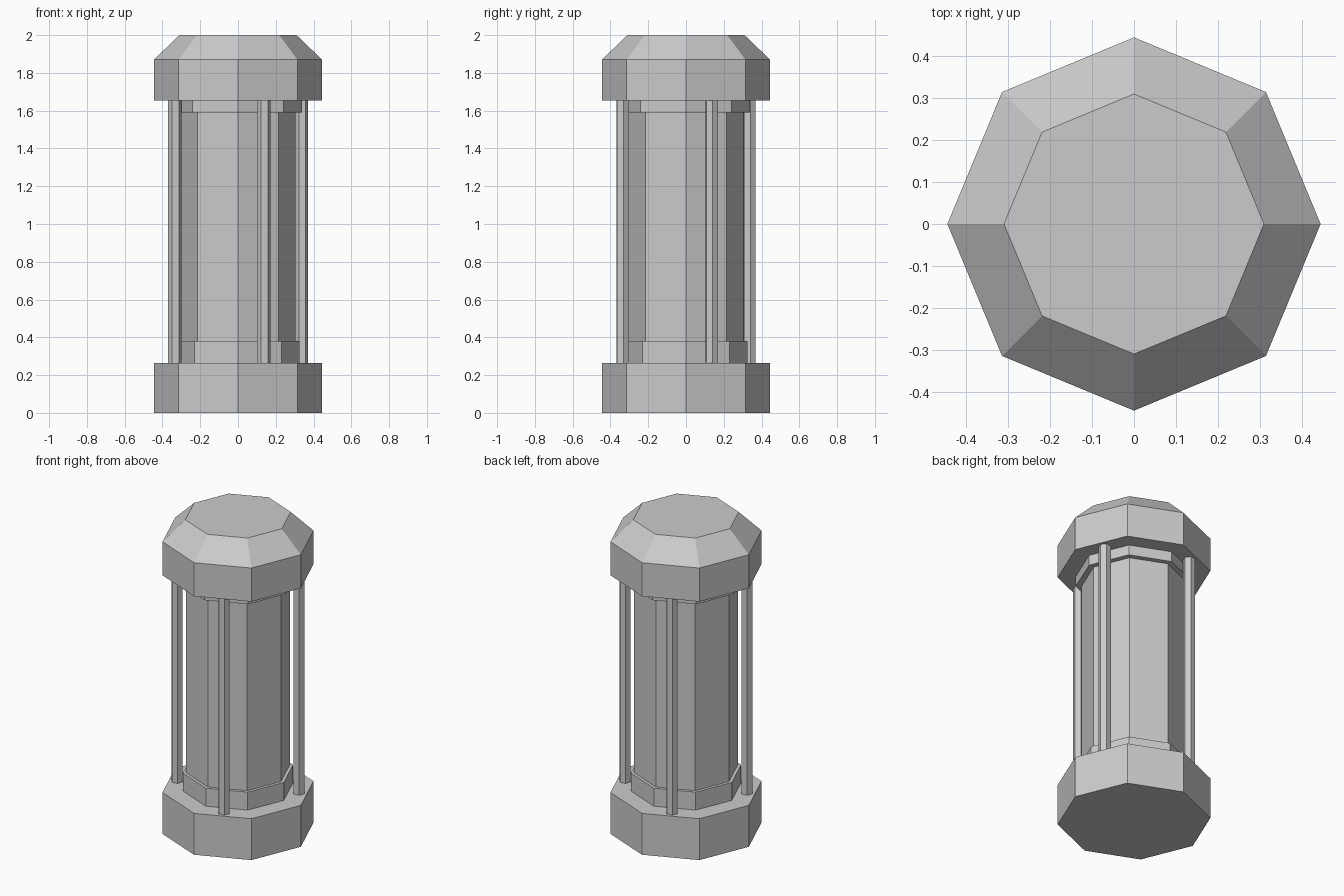
import bpy, bmesh, math

if "Cube" in bpy.data.objects:
    bpy.data.objects.remove(bpy.data.objects["Cube"])


def prism(name, profile, sides=8, cx=0.0, cy=0.0, turn=0.0):
    """Closed flat-faced solid from (radius, z) rings, bottom to top."""
    bm = bmesh.new()
    rings = []
    for r, z in profile:
        rings.append([bm.verts.new((cx + r * math.cos(turn + 2 * math.pi * i / sides),
                                    cy + r * math.sin(turn + 2 * math.pi * i / sides), z))
                      for i in range(sides)])
    for a, b in zip(rings, rings[1:]):
        for i in range(sides):
            j = (i + 1) % sides
            bm.faces.new((a[i], a[j], b[j], b[i]))
    bm.faces.new(rings[0][::-1])
    bm.faces.new(rings[-1])
    mesh = bpy.data.meshes.new(name)
    bm.to_mesh(mesh)
    bm.free()
    obj = bpy.data.objects.new(name, mesh)
    bpy.context.collection.objects.link(obj)
    return obj


# Octagonal base and chamfered cap
prism("base", [(0.445, 0), (0.445, 0.265)])
prism("cap", [(0.445, 1.655), (0.445, 1.87), (0.31, 2.0)])

# Central column with a collar at each end
prism("core", [(0.305, 0.38), (0.305, 1.59)])
prism("lower_collar", [(0.325, 0.265), (0.325, 0.38)])
prism("upper_collar", [(0.34, 1.59), (0.34, 1.655)])

# Four thin rods between base and cap
for k in range(4):
    a = math.radians(-68 + 90 * k)
    prism(f"rod_{k + 1}", [(0.036, 0.265), (0.036, 1.655)], 6,
          0.362 * math.cos(a), 0.362 * math.sin(a), math.radians(8))
